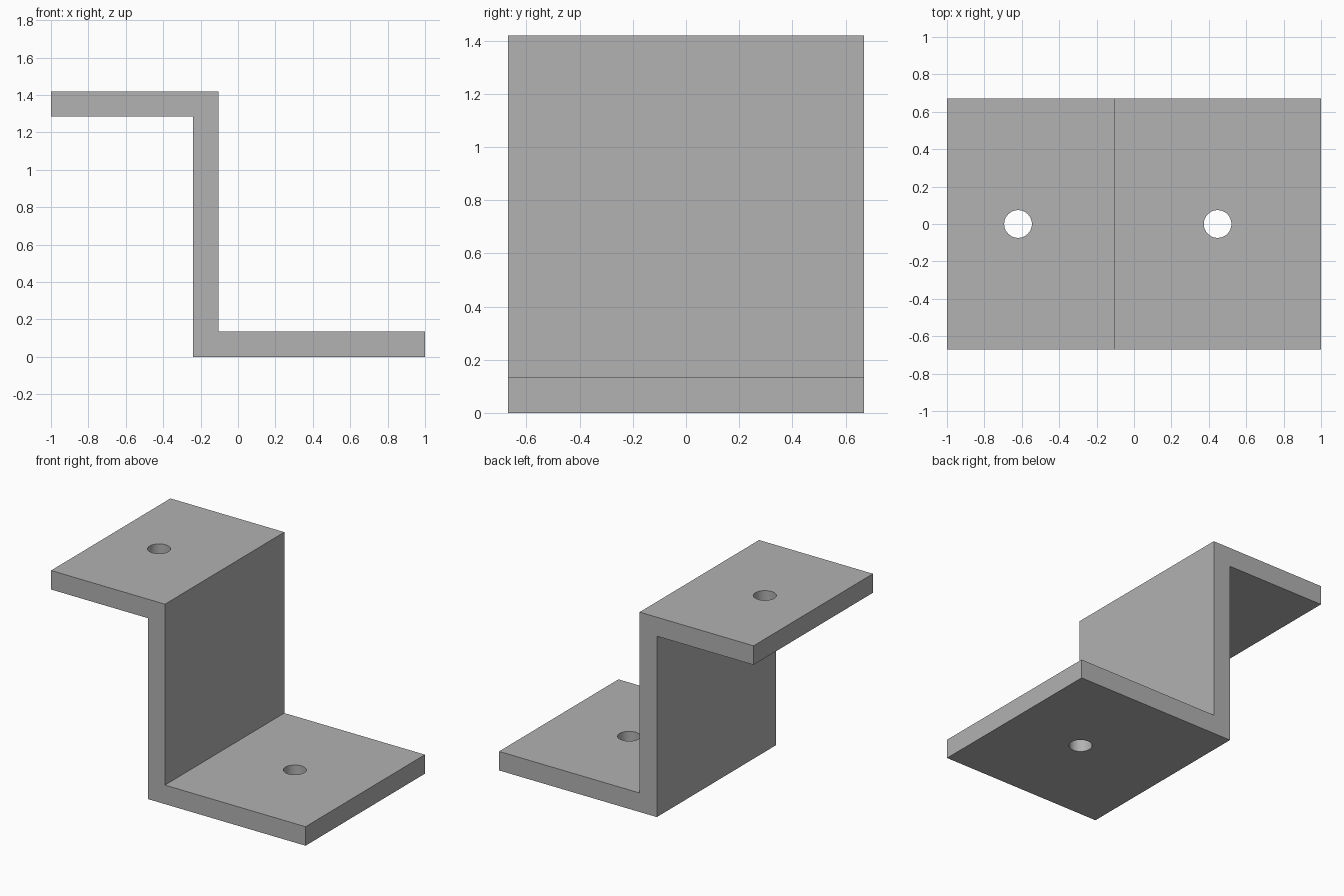
import bpy, bmesh, math

cube = bpy.data.objects.get("Cube")
if cube:
    bpy.data.objects.remove(cube, do_unlink=True)

HALF_DEPTH = 0.67
HEIGHT, THICK = 1.42, 0.135
WEB_L, WEB_R = -0.24, -0.105
HOLE_RADIUS = 0.074

# Plain grey metal
grey = bpy.data.materials.new("grey_metal")
grey.use_nodes = True
colour = (0.445, 0.445, 0.445, 1)
grey.diffuse_color = colour
grey.node_tree.nodes["Principled BSDF"].inputs["Base Color"].default_value = colour

# Z-shaped profile, extruded along the depth
profile = [(-1, HEIGHT), (-1, HEIGHT - THICK), (WEB_L, HEIGHT - THICK), (WEB_L, 0),
           (1, 0), (1, THICK), (WEB_R, THICK), (WEB_R, HEIGHT)]
bm = bmesh.new()
face = bm.faces.new([bm.verts.new((x, -HALF_DEPTH, z)) for x, z in profile])
ext = bmesh.ops.extrude_face_region(bm, geom=[face])
moved = [v for v in ext["geom"] if isinstance(v, bmesh.types.BMVert)]
bmesh.ops.translate(bm, verts=moved, vec=(0, 2 * HALF_DEPTH, 0))
bmesh.ops.recalc_face_normals(bm, faces=bm.faces)
mesh = bpy.data.meshes.new("z_bracket")
bm.to_mesh(mesh)
bm.free()
mesh.materials.append(grey)
bracket = bpy.data.objects.new("z_bracket", mesh)
bpy.context.collection.objects.link(bracket)
bpy.ops.object.select_all(action="DESELECT")
bracket.select_set(True)
bpy.context.view_layer.objects.active = bracket


# Round bolt hole through one flange
def drill(name, x, z):
    bpy.ops.mesh.primitive_cylinder_add(vertices=48, radius=HOLE_RADIUS,
                                        depth=3 * THICK, location=(x, 0, z))
    cutter = bpy.context.object
    cutter.name = name
    cutter.hide_render = True
    cutter.data.materials.append(grey)
    bpy.ops.object.select_all(action="DESELECT")
    bracket.select_set(True)
    bpy.context.view_layer.objects.active = bracket
    cut = bracket.modifiers.new(name, "BOOLEAN")
    cut.operation = "DIFFERENCE"
    cut.solver = "EXACT"
    cut.object = cutter
    bpy.ops.object.modifier_apply(modifier=cut.name)
    bpy.data.objects.remove(cutter, do_unlink=True)


drill("upper_hole", -0.62, HEIGHT - THICK / 2)
drill("lower_hole", 0.447, THICK / 2)

# Smooth hole walls, sharp plate edges
bpy.ops.object.shade_smooth_by_angle(angle=math.radians(30))
